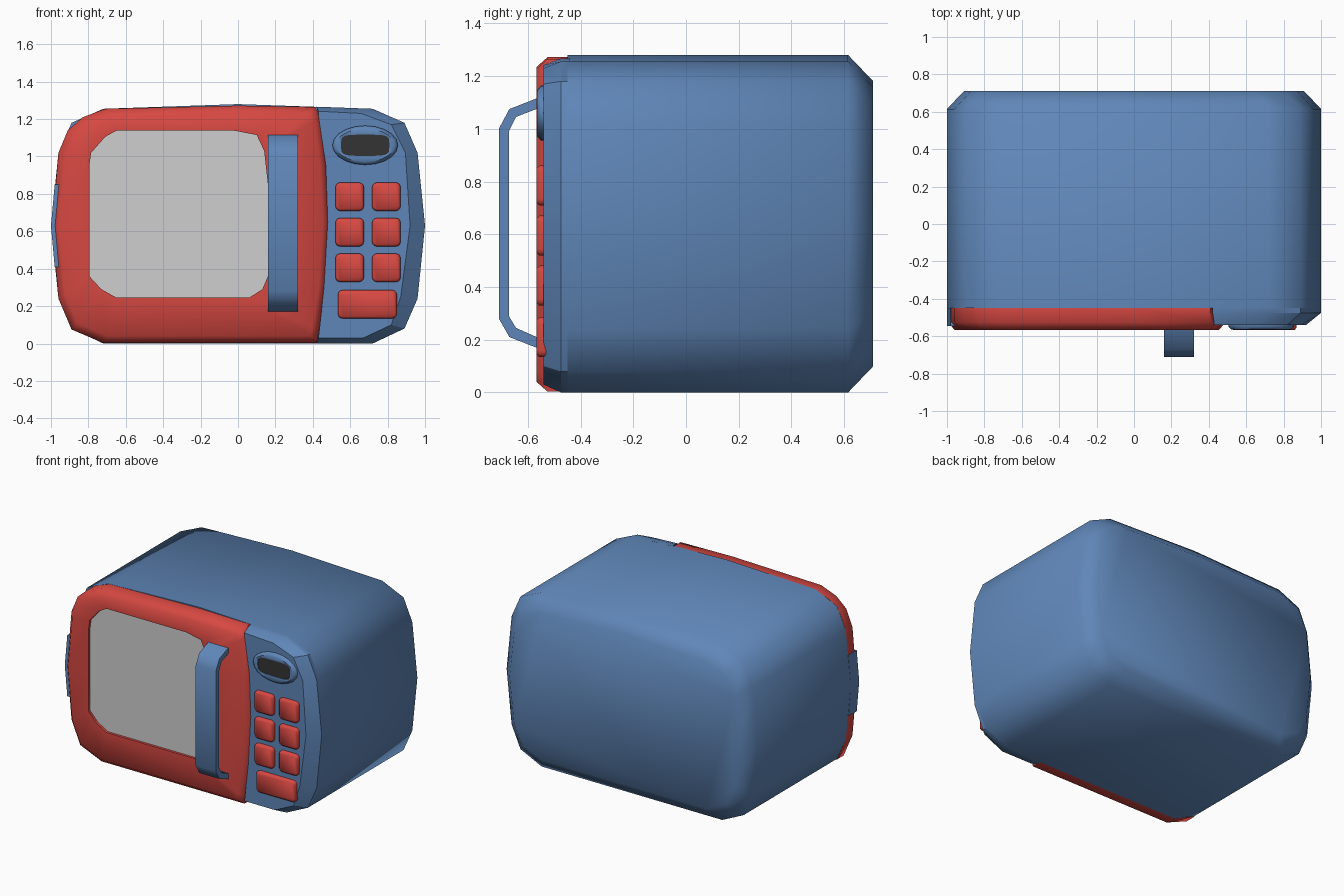
import bpy, bmesh, math

if "Cube" in bpy.data.objects:
    bpy.data.objects.remove(bpy.data.objects["Cube"])


def material(name, rgb):
    m = bpy.data.materials.new(name)
    m.diffuse_color = (*rgb, 1)
    m.use_nodes = True
    m.node_tree.nodes["Principled BSDF"].inputs["Base Color"].default_value = m.diffuse_color
    return m


BLUE = material("blue", (0.115, 0.24, 0.48))
RED = material("red", (0.68, 0.065, 0.054))
GREY = material("window grey", (0.62, 0.62, 0.62))
BLACK = material("screen black", (0.033, 0.033, 0.033))


def loft(name, rings, mats, angle=50):
    """Skin (outline, y) rings and cap both ends; a second material colours the last cap."""
    bm = bmesh.new()
    loops = [[bm.verts.new((x, y, z)) for x, z in pts] for pts, y in rings]
    n = len(loops[0])
    for a, b in zip(loops, loops[1:]):
        for i in range(n):
            j = (i + 1) % n
            bm.faces.new((a[i], a[j], b[j], b[i]))
    bm.faces.new(loops[0])
    bm.faces.new(loops[-1]).material_index = len(mats) - 1
    return finish(bm, name, mats, angle)


def finish(bm, name, mats, angle):
    bmesh.ops.recalc_face_normals(bm, faces=bm.faces[:])
    me = bpy.data.meshes.new(name)
    bm.to_mesh(me)
    bm.free()
    ob = bpy.data.objects.new(name, me)
    bpy.context.collection.objects.link(ob)
    for m in mats:
        me.materials.append(m)
    bpy.ops.object.select_all(action='DESELECT')
    ob.select_set(True)
    bpy.context.view_layer.objects.active = ob
    bpy.ops.object.shade_smooth_by_angle(angle=math.radians(angle))
    return ob


def scaled(pts, cx, cz, sx, sz):
    return [(cx + (x - cx) * sx, cz + (z - cz) * sz) for x, z in pts]


def rounded_rect(cx, cz, w, h, r, n=3):
    pts = []
    for q, (sx, sz) in enumerate([(1, 1), (-1, 1), (-1, -1), (1, -1)]):
        for k in range(n + 1):
            a = math.pi / 2 * (q + k / n)
            pts.append((cx + sx * (w / 2 - r) + r * math.cos(a),
                        cz + sz * (h / 2 - r) + r * math.sin(a)))
    return pts


def oval(cx, cz, a, b, power=1.0, n=20):
    def f(v):
        return math.copysign(abs(v) ** power, v)
    return [(cx + a * f(math.cos(2 * math.pi * i / n)),
             cz + b * f(math.sin(2 * math.pi * i / n))) for i in range(n)]


# Body shell: bulged outline, chamfered at the back
right = [(0.72, 0), (0.89, 0.08), (0.96, 0.24), (1, 0.63),
         (0.96, 1.02), (0.89, 1.18), (0.72, 1.255)]
outline = right + [(0, 1.28)] + [(-x, z) for x, z in reversed(right)]
back = scaled(outline, 0, 0.64, 0.91, 0.845)
loft("body", [(outline, -0.45), (outline, 0.615), (back, 0.71)], [BLUE])

# Control panel with a sloped rim on its right side
divider = [(0.43, 1.22), (0.47, 0.95), (0.48, 0.65), (0.46, 0.3)]
panel = [(0.42, 0)] + right + [(0.42, 1.266)] + divider
panel_front = [(0.43, 0.03), (0.67, 0.03), (0.82, 0.1), (0.87, 0.25), (0.92, 0.63),
               (0.895, 1.02), (0.82, 1.17), (0.66, 1.23), (0.43, 1.242)] + divider
loft("control_panel", [(panel, -0.44), (panel, -0.475), (panel_front, -0.54)], [BLUE], 30)

# Door frame with recessed window
door = [(0.42, 0.003), (-0.72, 0.003), (-0.89, 0.075), (-0.96, 0.24), (-0.995, 0.63),
        (-0.96, 1.02), (-0.91, 1.14), (-0.83, 1.21), (-0.71, 1.255), (0, 1.272),
        (0.41, 1.265), (0.44, 1.22), (0.475, 0.95), (0.49, 0.65), (0.47, 0.3), (0.43, 0.05)]
window = [(0.06, 0.245), (-0.65, 0.245), (-0.73, 0.29), (-0.795, 0.36), (-0.795, 0.63),
          (-0.795, 0.95), (-0.785, 1.02), (-0.71, 1.105), (-0.65, 1.138), (-0.02, 1.138),
          (0.10, 1.115), (0.14, 1.03), (0.16, 0.85), (0.16, 0.6), (0.16, 0.36), (0.13, 0.29)]
door_front = scaled(door, -0.25, 0.635, 0.95, 0.94)
loft("door", [(door, -0.45), (door, -0.525), (door_front, -0.568),
              (window, -0.568), (window, -0.55)], [RED, GREY])

# Hinge block set into the left edge of the door
hinge = [(-0.945, 0.41), (-0.945, 0.85), (-0.98, 0.85), (-1, 0.63), (-0.98, 0.41)]
loft("hinge", [(hinge, -0.45), (hinge, -0.545)], [BLUE], 30)

# Handle: bent strip swept across x
outer = [(-0.555, 1.12), (-0.67, 1.075), (-0.71, 1.0), (-0.71, 0.28), (-0.67, 0.21), (-0.555, 0.165)]
inner = [(-0.555, 1.08), (-0.645, 1.045), (-0.672, 0.99), (-0.672, 0.29), (-0.645, 0.245), (-0.555, 0.205)]
bm = bmesh.new()
for k in range(5):
    quad = (outer[k], outer[k + 1], inner[k + 1], inner[k])
    a, b = [[bm.verts.new((x, y, z)) for y, z in quad] for x in (0.16, 0.32)]
    bm.faces.new(a)
    bm.faces.new(b)
    for i, j in ((0, 1), (2, 3)):
        bm.faces.new((a[i], a[j], b[j], b[i]))
bmesh.ops.remove_doubles(bm, verts=bm.verts[:], dist=0.0005)
finish(bm, "handle", [BLUE], 50)

# Display: oval bezel around a dark screen
c = (0.68, 1.06)
screen = oval(*c, 0.13, 0.057, 0.45)
loft("display", [(oval(*c, 0.175, 0.105), -0.53), (oval(*c, 0.175, 0.105), -0.55),
                 (oval(*c, 0.158, 0.088), -0.565), (screen, -0.562), (screen, -0.556)],
     [BLUE, BLACK])

# Buttons: two columns of three and one wide key
keys = [(x, z, 0.152) for z in (0.785, 0.595, 0.405) for x in (0.597, 0.793)]
keys.append((0.692, 0.21, 0.315))
for i, (x, z, w) in enumerate(keys):
    base = rounded_rect(x, z, w, 0.152, 0.025)
    top = rounded_rect(x, z, w - 0.02, 0.132, 0.018)
    loft(f"button_{i + 1}", [(base, -0.53), (base, -0.555), (top, -0.567)], [RED])
